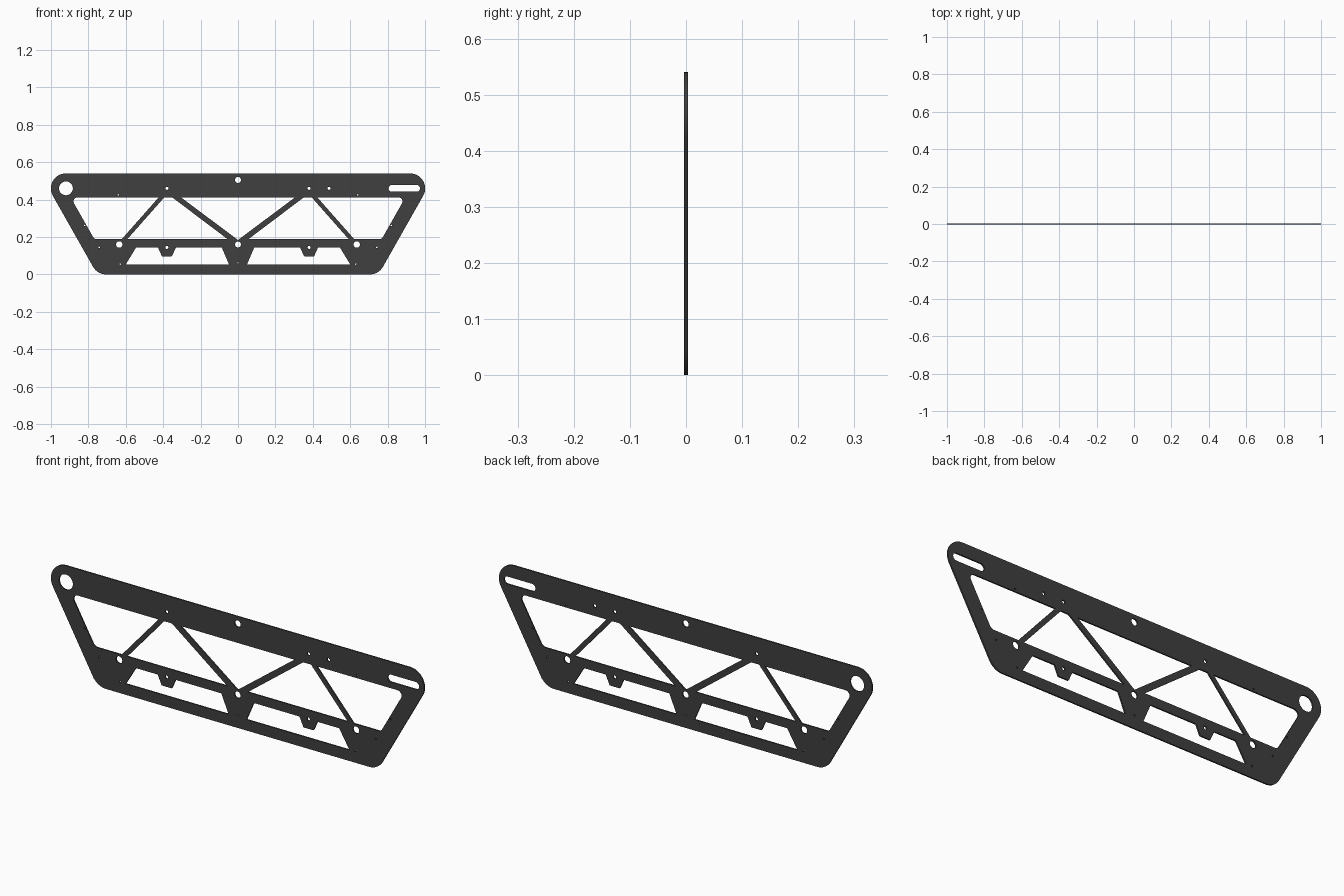
import bpy
import math
from mathutils import Vector

default = bpy.data.objects.get("Cube")
if default:
    bpy.data.objects.remove(default, do_unlink=True)

THICKNESS = 0.007


def fillet(corners, steps=10):
    """Closed outline from (x, z, radius) corners, each rounded by its radius."""
    outline = []
    for i, (x, z, r) in enumerate(corners):
        p = Vector((x, z))
        to_prev = (Vector(corners[i - 1][:2]) - p).normalized()
        to_next = (Vector(corners[(i + 1) % len(corners)][:2]) - p).normalized()
        if r == 0:
            outline.append(p)
            continue
        half = to_prev.angle(to_next) / 2
        centre = p + (to_prev + to_next).normalized() * r / math.sin(half)
        start = p + to_prev * r / math.tan(half) - centre
        end = p + to_next * r / math.tan(half) - centre
        sweep = math.pi - 2 * half
        for k in range(steps + 1):
            a = sweep * k / steps
            outline.append(centre + (start * math.sin(sweep - a)
                                     + end * math.sin(a)) / math.sin(sweep))
    return outline


def circle(x, z, r, sides=32):
    return [Vector((x + r * math.cos(math.tau * k / sides),
                    z + r * math.sin(math.tau * k / sides))) for k in range(sides)]


def slot(x0, x1, z, r, steps=12):
    left = [Vector((x0 + r + r * math.cos(a), z + r * math.sin(a)))
            for a in (math.pi * (0.5 + k / steps) for k in range(steps + 1))]
    return left + [Vector((x0 + x1, 2 * z)) - p for p in left]


def mirrored(outline):
    return [Vector((-p.x, p.y)) for p in reversed(outline)]


# Outer edge of the plate
loops = [fillet([(-1.058, 0.54, 0.08), (-0.752, 0, 0.08),
                 (0.752, 0, 0.08), (1.058, 0.54, 0.08)], 16)]

# Truss windows on one side, then mirrored
TOP, RAIL, UNDER, SILL = 0.412, 0.188, 0.144, 0.053
end_window = [(-0.895, TOP, 0.022), (-0.768, RAIL, 0.025),
              (-0.622, RAIL, 0), (-0.424, TOP, 0)]
inner_window = [(-0.592, RAIL, 0), (-0.055, RAIL, 0),
                (-0.352, TOP, 0.004), (-0.394, TOP, 0.004)]
tab_window = [(-0.6, SILL, 0), (-0.048, SILL, 0), (-0.087, UNDER, 0),
              (-0.332, UNDER, 0), (-0.353, 0.097, 0.004),
              (-0.407, 0.097, 0.004), (-0.428, UNDER, 0), (-0.545, UNDER, 0)]
for window in (end_window, inner_window, tab_window):
    shape = fillet(window)
    loops += [shape, mirrored(shape)]

# Centre window between the two long struts
loops.append(fillet([(-0.305, TOP, 0), (0, 0.184, 0), (0.305, TOP, 0)]))

# Paired holes
for x, z, r in [(0.635, 0.16, 0.017), (0.38, 0.46, 0.008), (0.38, 0.144, 0.008),
                (0.64, 0.425, 0.004), (0.82, 0.262, 0.004),
                (0.742, 0.145, 0.004), (0.63, 0.055, 0.004)]:
    loops += [circle(x, z, r), circle(-x, z, r)]

# Single holes and the adjustment slot
for x, z, r in [(0, 0.505, 0.016), (0, 0.16, 0.016), (0, 0.063, 0.004),
                (0.487, 0.46, 0.008), (-0.92, 0.46, 0.037)]:
    loops.append(circle(x, z, r))
loops.append(slot(0.805, 0.973, 0.46, 0.018))

# Filled, extruded profile stood upright
curve = bpy.data.curves.new("truss_plate", "CURVE")
curve.dimensions = "2D"
curve.fill_mode = "BOTH"
curve.extrude = THICKNESS / 2
for loop in loops:
    spline = curve.splines.new("POLY")
    spline.points.add(len(loop) - 1)
    for point, p in zip(spline.points, loop):
        point.co = (p.x, p.y, 0, 1)
    spline.use_cyclic_u = True

plate = bpy.data.objects.new("truss_plate", curve)
bpy.context.collection.objects.link(plate)
plate.rotation_euler.x = math.pi / 2
bpy.ops.object.select_all(action="DESELECT")
plate.select_set(True)
bpy.context.view_layer.objects.active = plate
bpy.ops.object.convert(target="MESH")
bpy.ops.object.transform_apply(location=False, rotation=True, scale=False)

# Weld caps to walls and face everything outward
bpy.ops.object.mode_set(mode="EDIT")
bpy.ops.mesh.select_all(action="SELECT")
bpy.ops.mesh.remove_doubles(threshold=0.00005)
bpy.ops.mesh.normals_make_consistent(inside=False)
bpy.ops.object.mode_set(mode="OBJECT")
bpy.ops.object.shade_smooth_by_angle(angle=math.radians(30))

# Dark plate finish
finish = bpy.data.materials.new("dark_plate")
finish.use_nodes = True
colour = (0.05, 0.05, 0.05, 1)
finish.diffuse_color = colour
finish.node_tree.nodes["Principled BSDF"].inputs["Base Color"].default_value = colour
plate.data.materials.clear()
plate.data.materials.append(finish)
